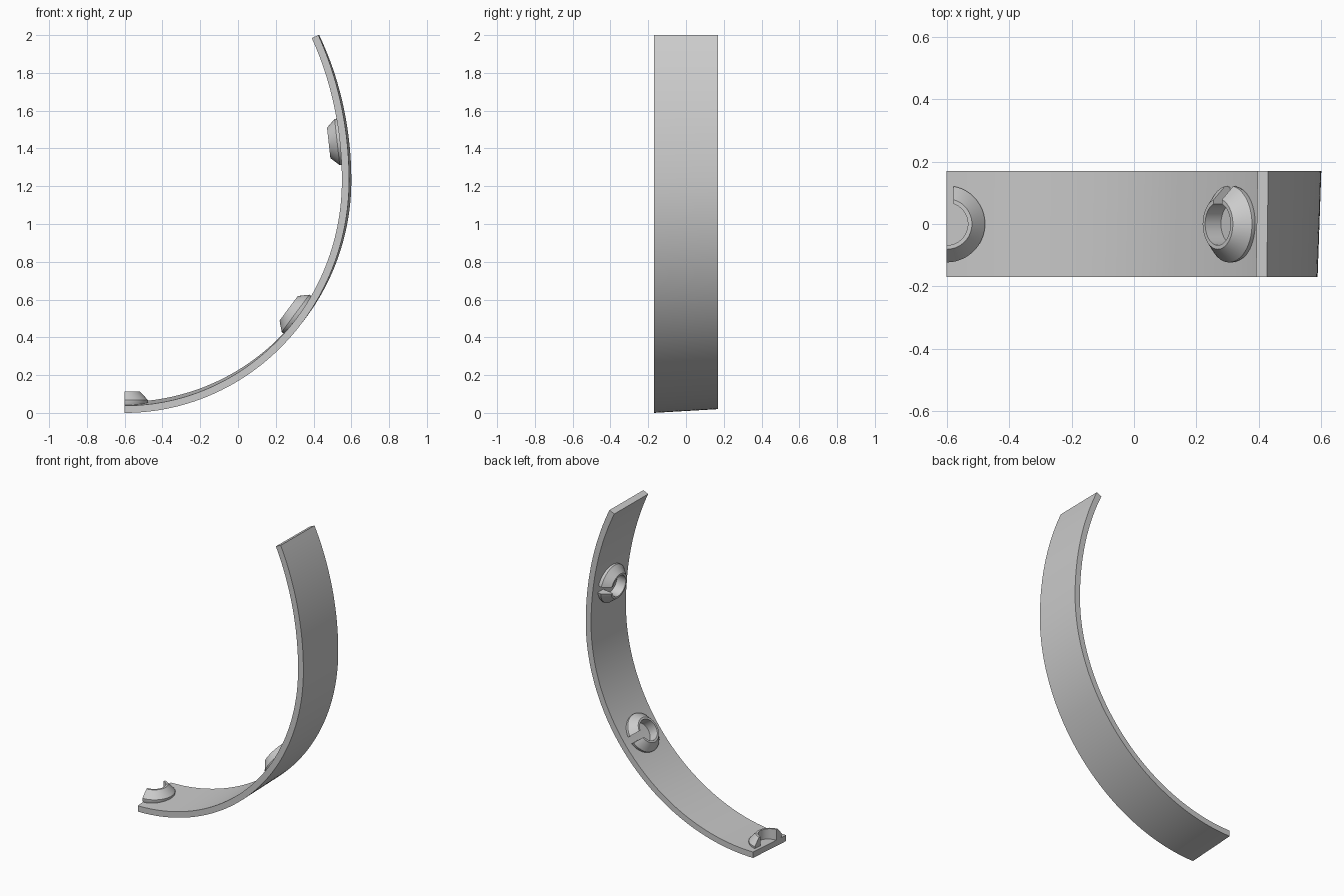
import bpy, bmesh, math
from mathutils import Vector

if "Cube" in bpy.data.objects:
    bpy.data.objects.remove(bpy.data.objects["Cube"])

grey = bpy.data.materials.new("light grey")
grey.diffuse_color = (0.6, 0.6, 0.6, 1)
grey.use_nodes = True
grey.node_tree.nodes["Principled BSDF"].inputs["Base Color"].default_value = grey.diffuse_color

ZC, XC, HALF, THICK = 1.23, -0.6, 0.17, 0.038
# per edge: horizontal radius, lower radius, upper radius
FRONT = (1.188, 1.23, 1.524)
BACK = (1.2, 1.21, 1.5)
MIDDLE = tuple((f + b) / 2 for f, b in zip(FRONT, BACK))


def rim(shape, t, y):
    """Outer point and inward normal of the egg-shaped arc; t=-90 deg is the bottom."""
    a, low, high = shape
    b = low if t < 0 else high
    c, s = math.cos(t), math.sin(t)
    normal = -Vector((c / a, 0, s / b)).normalized()
    return Vector((XC + a * c, y, ZC + b * s)), normal


def finish(name, bm):
    bmesh.ops.recalc_face_normals(bm, faces=bm.faces)
    mesh = bpy.data.meshes.new(name)
    bm.to_mesh(mesh)
    bm.free()
    ob = bpy.data.objects.new(name, mesh)
    bpy.context.collection.objects.link(ob)
    mesh.materials.append(grey)
    bpy.ops.object.select_all(action='DESELECT')
    ob.select_set(True)
    bpy.context.view_layer.objects.active = ob
    bpy.ops.object.shade_smooth_by_angle(angle=math.radians(25))
    return ob


def sweep(name, rings):
    """Skin a row of closed sections and cap both ends."""
    bm = bmesh.new()
    rows = [[bm.verts.new(p) for p in ring] for ring in rings]
    n = len(rows[0])
    for r0, r1 in zip(rows, rows[1:]):
        for i in range(n):
            j = (i + 1) % n
            bm.faces.new((r0[i], r0[j], r1[j], r1[i]))
    bm.faces.new(rows[0])
    bm.faces.new(rows[-1])
    return finish(name, bm)


# curved band, slightly skewed from front edge to back edge
rings = []
STEPS = 80
for k in range(STEPS + 1):
    section = []
    for shape, y in ((FRONT, -HALF), (BACK, HALF)):
        end = math.asin((2 - ZC) / shape[2])
        t = -math.pi / 2 + (end + math.pi / 2) * k / STEPS
        p, n = rim(shape, t, y)
        pair = [p, p + n * THICK]
        section += pair if y < 0 else pair[::-1]
    rings.append(section)
sweep("curved_band", rings)

# split snap rings: (radius, height) section, with a parallel-sided slot toward the back
SECTION = [(0.114, -0.015), (0.123, 0.01), (0.123, 0.02), (0.081, 0.065),
           (0.068, 0.065), (0.068, -0.015)]
SLOT = 0.022


def snap_ring(name, t, half=False):
    p, n = rim(MIDDLE, t, 0)
    base = p + n * THICK
    v = Vector((0, 1, 0))
    u = v.cross(n)
    rings = []
    steps = 24 if half else 48
    for k in range(steps + 1):
        ring = []
        for r, h in SECTION:
            gap = math.asin(SLOT / r)
            start = math.pi / 2 - gap
            stop = -math.pi / 2 if half else -1.5 * math.pi + gap
            a = start + (stop - start) * k / steps
            ring.append(base + u * r * math.cos(a) + v * r * math.sin(a) + n * h)
        rings.append(ring)
    sweep(name, rings)


snap_ring("bottom_half_snap_ring", -math.pi / 2, half=True)
snap_ring("middle_snap_ring", math.radians(-37.2))
snap_ring("upper_snap_ring", math.radians(8))
